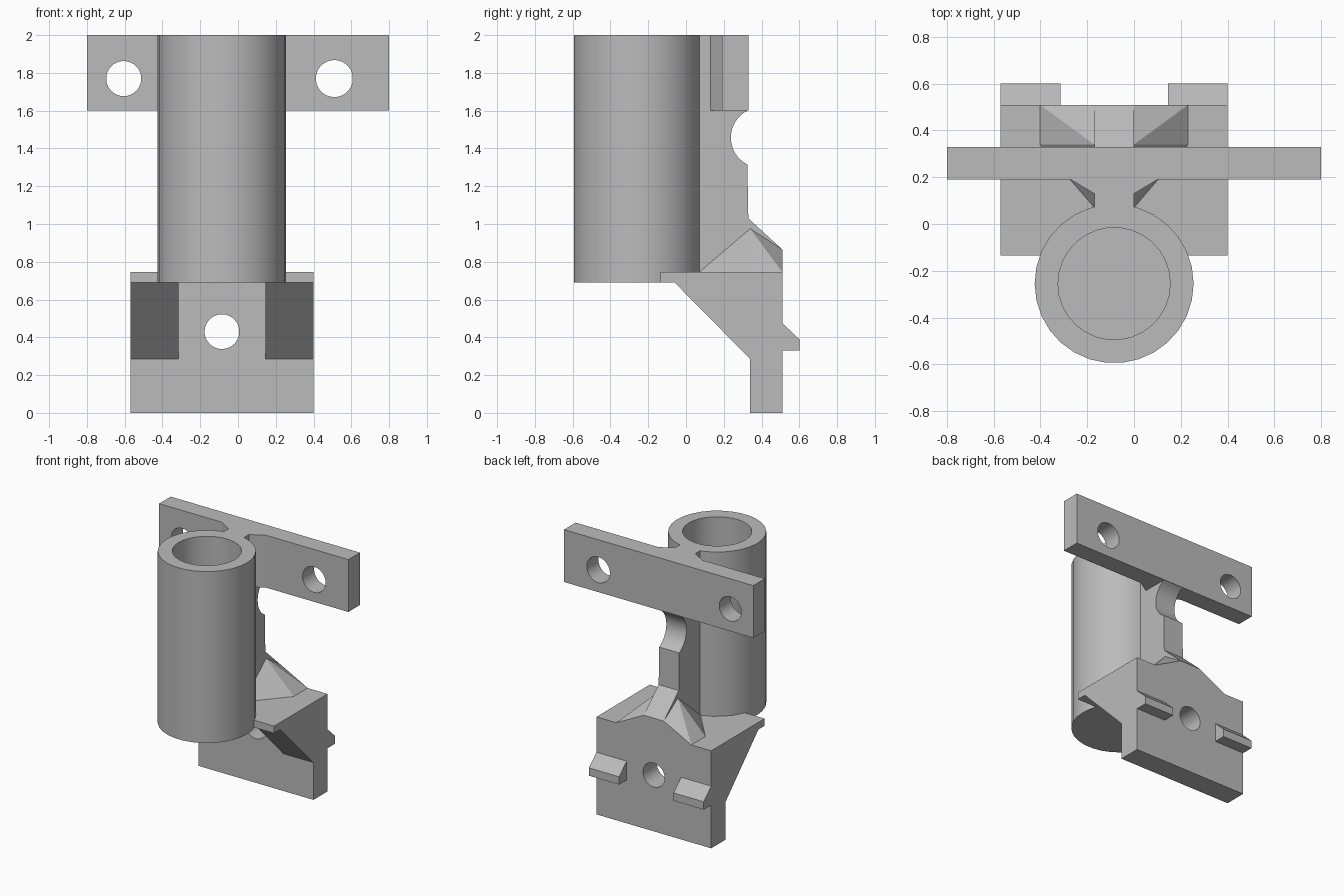
import bpy, bmesh, math
from mathutils import Vector, Matrix

cube = bpy.data.objects.get("Cube")
if cube:
    bpy.data.objects.remove(cube, do_unlink=True)

grey = bpy.data.materials.new("plain grey")
grey.use_nodes = True
GREY = (0.5, 0.5, 0.5, 1)
grey.diffuse_color = GREY
grey.node_tree.nodes["Principled BSDF"].inputs["Base Color"].default_value = GREY

MID = -0.085            # centre line of the tube and the lower clamp
WEB = 0.085             # half width of the web
HALF = 0.485            # half width of the clamp
INNER = 0.23            # where the side braces and lugs begin
SEGMENTS = 30


def finish(name, bm):
    bmesh.ops.recalc_face_normals(bm, faces=bm.faces[:])
    mesh = bpy.data.meshes.new(name)
    bm.to_mesh(mesh)
    bm.free()
    mesh.materials.append(grey)
    obj = bpy.data.objects.new(name, mesh)
    bpy.context.collection.objects.link(obj)
    return obj


def activate(obj):
    bpy.ops.object.select_all(action='DESELECT')
    obj.select_set(True)
    bpy.context.view_layer.objects.active = obj


def smooth(obj):
    activate(obj)
    bpy.ops.object.shade_smooth_by_angle(angle=math.radians(30))


def prism(name, profile, start, end, axis='X'):
    """Extrude a (y, z) profile along x, or an (x, y) profile along z."""
    def place(a, b, t):
        return (t, a, b) if axis == 'X' else (a, b, t)
    bm = bmesh.new()
    face = bm.faces.new([bm.verts.new(place(a, b, start)) for a, b in profile])
    moved = bmesh.ops.extrude_face_region(bm, geom=[face])["geom"]
    verts = [g for g in moved if isinstance(g, bmesh.types.BMVert)]
    bmesh.ops.translate(bm, verts=verts, vec=place(0, 0, end - start))
    return finish(name, bm)


def drill(obj, x, y, z, radius):
    """Cut a round bolt hole running front to back."""
    bm = bmesh.new()
    bmesh.ops.create_cone(bm, cap_ends=True, segments=SEGMENTS, radius1=radius,
                          radius2=radius, depth=0.6,
                          matrix=Matrix.Translation((x, y, z)) @ Matrix.Rotation(math.pi / 2, 4, 'X'))
    cutter = finish("hole_cutter", bm)
    cutter.hide_render = True
    mod = obj.modifiers.new("hole", 'BOOLEAN')
    mod.operation, mod.solver, mod.object = 'DIFFERENCE', 'EXACT', cutter
    activate(obj)
    bpy.ops.object.modifier_apply(modifier=mod.name)
    bpy.data.objects.remove(cutter, do_unlink=True)


# Socket tube, open at the top with a closed floor
bm = bmesh.new()
section = [(0, 0.69), (0.34, 0.69), (0.34, 2), (0.24, 2), (0.24, 0.79), (0, 0.79)]
pts = [bm.verts.new((r, 0, z)) for r, z in section]
edges = [bm.edges.new(pair) for pair in zip(pts, pts[1:])]
bmesh.ops.spin(bm, geom=pts + edges, axis=(0, 0, 1), cent=(0, 0, 0),
               angle=math.tau, steps=SEGMENTS, use_duplicate=False)
bmesh.ops.remove_doubles(bm, verts=bm.verts[:], dist=0.0005)
bmesh.ops.translate(bm, verts=bm.verts[:], vec=(MID, -0.255, 0))
smooth(finish("socket_tube", bm))

# Web between tube and bar, with a round notch in its back edge
notch = []
half_angle = math.asin(0.1425 / 0.16)
for i in range(17):
    a = half_angle * (i / 8 - 1)
    notch.append((0.4 - 0.16 * math.cos(a) - 0.0025, 1.4575 + 0.16 * math.sin(a)))
web = [(0.03, 0.745), (0.51, 0.745), (0.51, 0.865), (0.33, 1.03)] + notch
web += [(0.13, 1.6), (0.13, 2), (0.03, 2)]
smooth(prism("web", web, MID - WEB, MID + WEB))

# Top mounting bar with small fillets into the web
bar = prism("mounting_bar",
            [(-0.8, 0.19), (-0.27, 0.19), (-0.17, 0.13), (0, 0.13), (0.1, 0.19),
             (0.8, 0.19), (0.8, 0.33), (-0.8, 0.33)], 1.6, 2, 'Z')
drill(bar, -0.605, 0.26, 1.77, 0.093)
drill(bar, 0.51, 0.26, 1.77, 0.098)
smooth(bar)

# Lower clamp: shelf and back plate in one angled piece
plate = prism("back_plate",
              [(-0.135, 0.69), (0.34, 0.69), (0.34, 0), (0.51, 0), (0.51, 0.745), (-0.135, 0.745)],
              MID - HALF, MID + HALF)
drill(plate, MID, 0.42, 0.43, 0.092)
smooth(plate)

for side, label in ((1, "left"), (-1, "right")):
    inner, outer = MID + side * INNER, MID + side * HALF
    # Sloping brace under the shelf
    prism(label + "_brace", [(-0.06, 0.69), (0.34, 0.285), (0.34, 0.69)], inner, outer)
    # Wedge lug on the back
    prism(label + "_lug", [(0.51, 0.33), (0.6, 0.33), (0.6, 0.39), (0.51, 0.475)], inner, outer)
    # Faceted gusset from the shelf to the web
    near, far = MID + side * WEB, MID + side * 0.317
    bm = bmesh.new()
    for p in ((near, 0.07, 0.745), (far, 0.34, 0.745), (far, 0.51, 0.745),
              (near, 0.51, 0.745), (near, 0.51, 0.865), (near, 0.34, 0.975)):
        bm.verts.new(Vector(p))
    bmesh.ops.convex_hull(bm, input=bm.verts[:])
    finish(label + "_gusset", bm)
